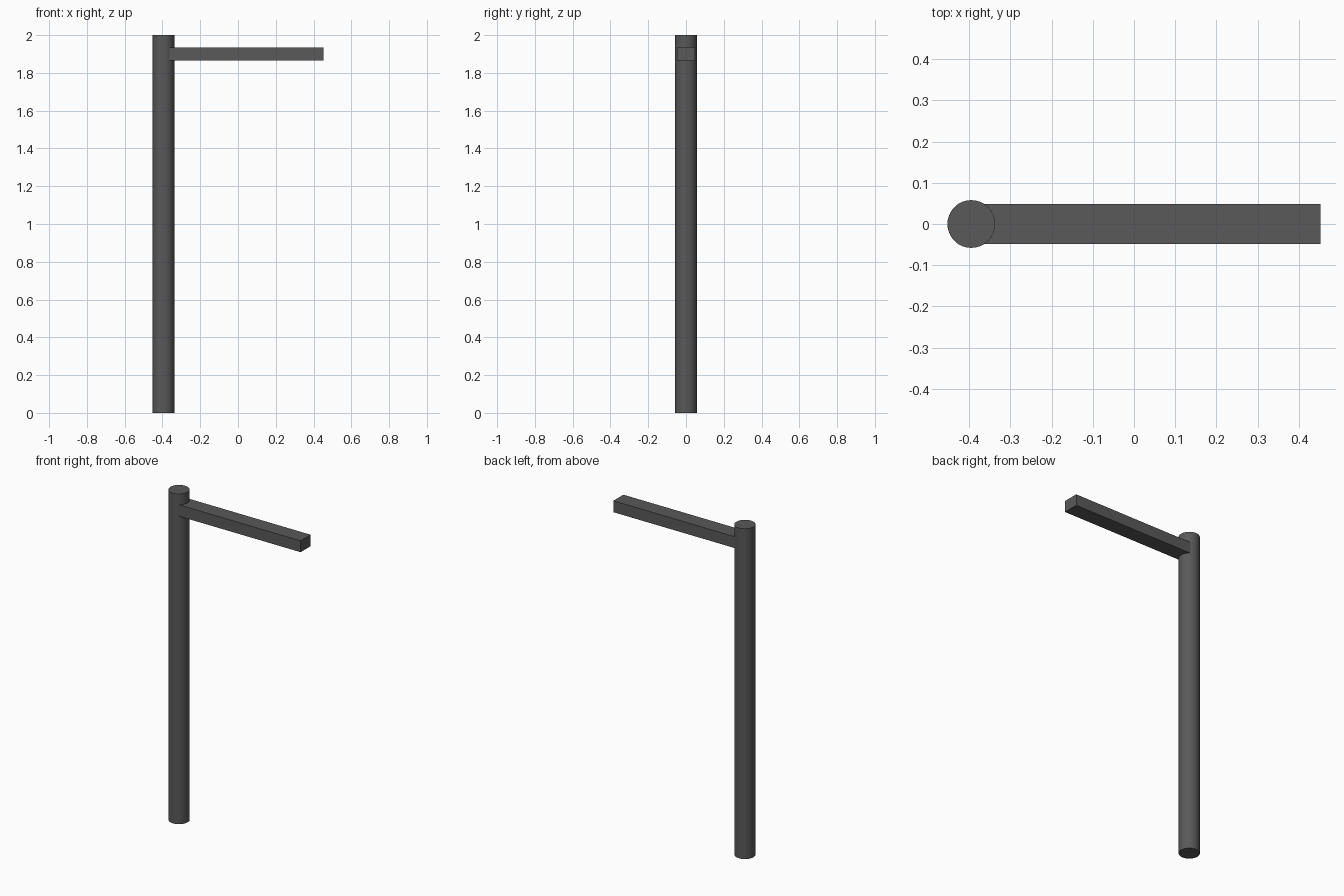
import bpy
import math

if "Cube" in bpy.data.objects:
    bpy.data.objects.remove(bpy.data.objects["Cube"])

POLE_X, POLE_R, HEIGHT = -0.395, 0.058, 2.0

dark = bpy.data.materials.new("dark_grey")
dark.diffuse_color = (0.1, 0.1, 0.1, 1)
dark.use_nodes = True
dark.node_tree.nodes["Principled BSDF"].inputs["Base Color"].default_value = dark.diffuse_color

# Upright pole
bpy.ops.mesh.primitive_cylinder_add(vertices=32, radius=POLE_R, depth=HEIGHT,
                                    location=(POLE_X, 0, HEIGHT / 2))
pole = bpy.context.object
pole.name = "pole"
bpy.ops.object.shade_smooth_by_angle(angle=math.radians(30))
pole.data.materials.append(dark)

# Horizontal arm, rooted inside the pole
x0, x1, z0, z1 = POLE_X, 0.453, 1.865, 1.934
bpy.ops.mesh.primitive_cube_add(size=1, location=((x0 + x1) / 2, 0, (z0 + z1) / 2))
arm = bpy.context.object
arm.name = "arm"
arm.scale = (x1 - x0, 0.096, z1 - z0)
bpy.ops.object.transform_apply(location=False, rotation=False, scale=True)
arm.data.materials.append(dark)
